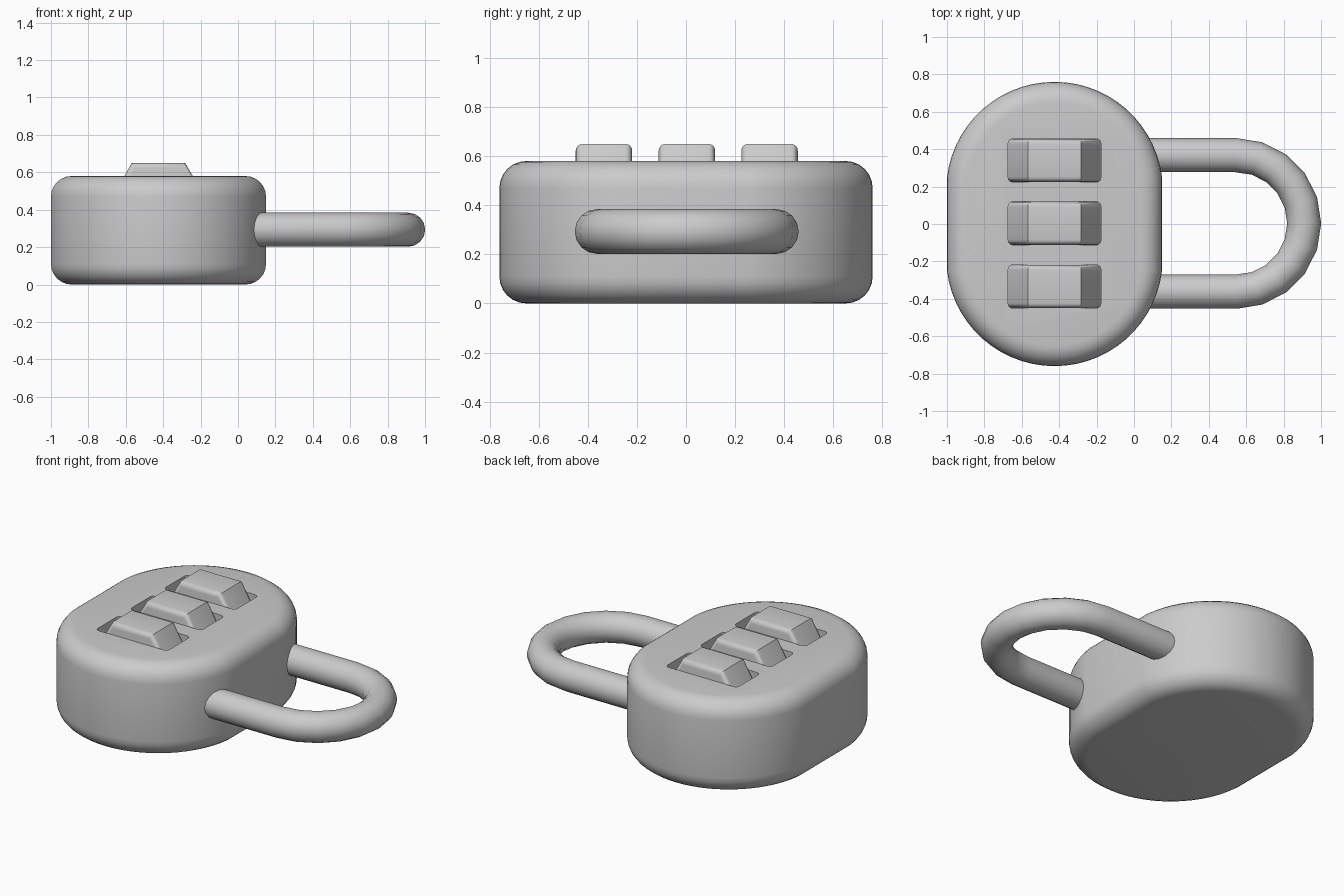
import bpy, bmesh, math
from mathutils import Vector

if "Cube" in bpy.data.objects:
    bpy.data.objects.remove(bpy.data.objects["Cube"])

CX = -0.425            # body centre in x
WHEEL_Y = (0.34, 0.004, -0.334)


def prism(name, points, direction):
    """Closed solid made by extruding a flat outline."""
    bm = bmesh.new()
    face = bm.faces.new([bm.verts.new(p) for p in points])
    ext = bmesh.ops.extrude_face_region(bm, geom=[face])
    verts = [v for v in ext["geom"] if isinstance(v, bmesh.types.BMVert)]
    bmesh.ops.translate(bm, verts=verts, vec=Vector(direction))
    bmesh.ops.recalc_face_normals(bm, faces=bm.faces)
    mesh = bpy.data.meshes.new(name)
    return finish(bm, mesh, bpy.data.objects.new(name, mesh))


def finish(bm, mesh, obj):
    bm.to_mesh(mesh)
    bm.free()
    bpy.context.collection.objects.link(obj)
    return obj


def bevel_edges(obj, width, segments, test):
    """Round the edges chosen by the test function."""
    bm = bmesh.new()
    bm.from_mesh(obj.data)
    edges = [e for e in bm.edges if test(*(v.co for v in e.verts))]
    bmesh.ops.bevel(bm, geom=edges, offset=width, segments=segments,
                    profile=0.5, affect='EDGES')
    bm.to_mesh(obj.data)
    bm.free()


def smooth(obj, angle):
    bpy.ops.object.select_all(action='DESELECT')
    obj.select_set(True)
    bpy.context.view_layer.objects.active = obj
    bpy.ops.object.shade_smooth_by_angle(angle=math.radians(angle))


# Body: rounded outline with short straight sides, rounded top and bottom rims
R, YC = 0.579, 0.181
start = math.asin((0.25 - YC) / R)
arc = [start + (math.pi - 2 * start) * i / 28 for i in range(29)]
half = [(R * math.cos(a), YC + R * math.sin(a)) for a in arc]
outline = [(CX + x, y, 0) for x, y in half] + [(CX - x, -y, 0) for x, y in half]
body = prism("lock_body", outline, (0, 0, 0.58))
bevel_edges(body, 0.11, 6, lambda a, b: abs(a.z - b.z) < 1e-4)

# Slots cut into the top for the number wheels
for i, y in enumerate(WHEEL_Y):
    hx, hy = 0.248, 0.116
    rect = [(CX - hx, y - hy, 0.38), (CX + hx, y - hy, 0.38),
            (CX + hx, y + hy, 0.38), (CX - hx, y + hy, 0.38)]
    cutter = prism(f"slot_cutter_{i + 1}", rect, (0, 0, 0.5))
    bevel_edges(cutter, 0.025, 3, lambda a, b: abs(a.z - b.z) > 0.1)
    mod = body.modifiers.new("slot", 'BOOLEAN')
    mod.operation, mod.solver, mod.object = 'DIFFERENCE', 'EXACT', cutter
    bpy.context.view_layer.objects.active = body
    bpy.ops.object.modifier_apply(modifier=mod.name)
    bpy.data.objects.remove(cutter)
smooth(body, 35)

# Number wheels: hexagonal drums with softened rims
for i, y in enumerate(WHEEL_Y):
    r = 0.285
    hexagon = [(CX + r * math.cos(k * math.pi / 3), y - 0.115,
                0.403 + r * math.sin(k * math.pi / 3)) for k in range(6)]
    wheel = prism(f"number_wheel_{i + 1}", hexagon, (0, 0.23, 0))
    bevel_edges(wheel, 0.028, 4, lambda a, b: abs(a.y - b.y) < 1e-4)
    smooth(wheel, 35)

# Shackle: round bar bent into a U
bend = [(0.545 + 0.365 * math.sin(math.pi * i / 10),
         0.365 * math.cos(math.pi * i / 10)) for i in range(11)]
path = [(-0.02, 0.365)] + bend + [(-0.02, -0.365)]
curve = bpy.data.curves.new("shackle", 'CURVE')
curve.dimensions = '3D'
curve.bevel_depth = 0.091
curve.bevel_resolution = 6
curve.use_fill_caps = True
spline = curve.splines.new('POLY')
spline.points.add(len(path) - 1)
for p, (x, y) in zip(spline.points, path):
    p.co = (x, y + 0.003, 0.293, 1)
shackle = bpy.data.objects.new("shackle", curve)
bpy.context.collection.objects.link(shackle)
bpy.ops.object.select_all(action='DESELECT')
shackle.select_set(True)
bpy.context.view_layer.objects.active = shackle
bpy.ops.object.convert(target='MESH')
smooth(bpy.context.view_layer.objects.active, 40)
